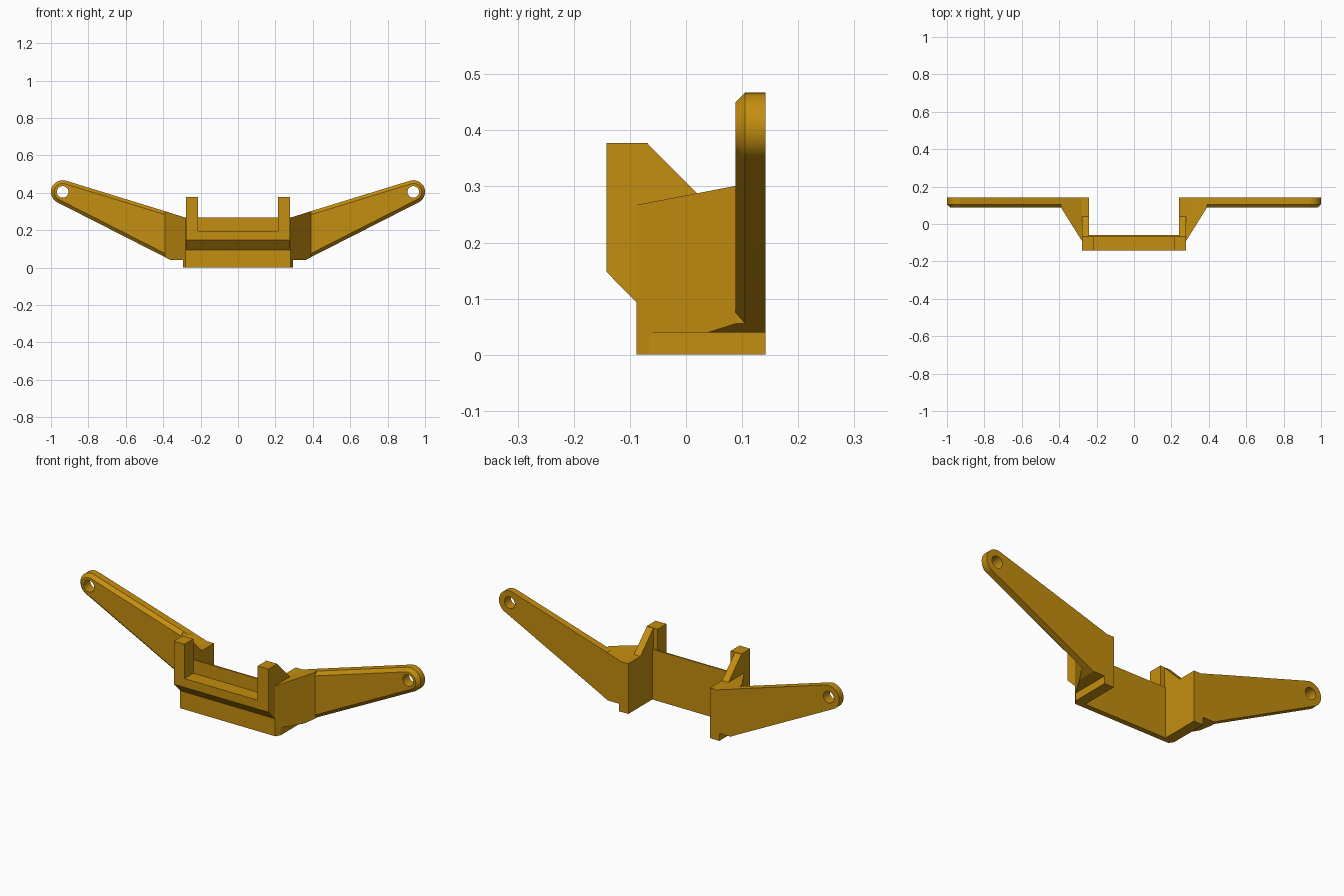
import bpy, bmesh, math
from mathutils import Vector

if "Cube" in bpy.data.objects:
    bpy.data.objects.remove(bpy.data.objects["Cube"])

gold = bpy.data.materials.new("golden ochre")
gold.diffuse_color = (0.55, 0.27, 0.005, 1)
gold.use_nodes = True
gold.node_tree.nodes["Principled BSDF"].inputs["Base Color"].default_value = gold.diffuse_color


def loft(name, rings):
    """Solid from a stack of matching closed loops, capped at both ends."""
    bm = bmesh.new()
    loops = [[bm.verts.new(p) for p in ring] for ring in rings]
    n = len(loops[0])
    for a, b in zip(loops, loops[1:]):
        for i in range(n):
            j = (i + 1) % n
            bm.faces.new((a[i], a[j], b[j], b[i]))
    bm.faces.new(loops[0])
    bm.faces.new(loops[-1])
    bmesh.ops.recalc_face_normals(bm, faces=bm.faces)
    me = bpy.data.meshes.new(name)
    bm.to_mesh(me)
    bm.free()
    me.materials.append(gold)
    ob = bpy.data.objects.new(name, me)
    bpy.context.collection.objects.link(ob)
    return ob


def prism_x(name, pts, x0, x1):
    return loft(name, [[(x, y, z) for y, z in pts] for x in (x0, x1)])


def prism_y(name, pts, y0, y1):
    return loft(name, [[(x, y, z) for x, z in pts] for y in (y0, y1)])


def boolean(ob, cutter, operation):
    """Apply a boolean and remove the cutter."""
    mod = ob.modifiers.new("cut", 'BOOLEAN')
    mod.operation, mod.object, mod.solver = operation, cutter, 'EXACT'
    dg = bpy.context.evaluated_depsgraph_get()
    me = bpy.data.meshes.new_from_object(ob.evaluated_get(dg))
    ob.modifiers.clear()
    ob.data = me
    bpy.data.objects.remove(cutter)


def mirrored(ob, name):
    """Copy a part to the other side."""
    me = ob.data.copy()
    bm = bmesh.new()
    bm.from_mesh(me)
    for v in bm.verts:
        v.co.x = -v.co.x
    bmesh.ops.reverse_faces(bm, faces=bm.faces)
    bm.to_mesh(me)
    bm.free()
    bpy.context.collection.objects.link(bpy.data.objects.new(name, me))


# Arm outline: two lines tangent to a round tip
TIP, R = Vector((0.9375, 0.4045)), 0.0625
TOP, BOTTOM = math.radians(17.1), math.radians(26.97)


def arm_outline(x0, inset=0.0, steps=28):
    r = R - inset
    a0, a1 = BOTTOM - math.pi / 2, TOP + math.pi / 2
    arc = [(TIP.x + r * math.cos(a), TIP.y + r * math.sin(a))
           for a in (a0 + (a1 - a0) * i / steps for i in range(steps + 1))]
    low = (x0, arc[0][1] - math.tan(BOTTOM) * (arc[0][0] - x0))
    high = (x0, arc[-1][1] - math.tan(TOP) * (arc[-1][0] - x0))
    return [low] + arc + [high]


# Centre beam: back plate, front bar with chamfered underside, recessed ledge
prism_x("centre_beam", [(-.142, .148), (-.088, .093), (-.088, 0), (-.06, 0),
                        (-.06, .267), (-.068, .267), (-.068, .195), (-.142, .195)], -.278, .278)

# Upright posts and their sloped gussets
post = prism_x("right_post", [(-.142, .195), (-.142, .377), (-.068, .377), (-.068, .195)], .215, .278)
mirrored(post, "left_post")
gusset = prism_x("right_gusset", [(-.07, .26), (-.07, .377), (.04, .267), (.04, .26)], .24, .278)
mirrored(gusset, "left_gusset")

# Flared side walls: plan shape trimmed by the front outline
plan = [(.24, -.088), (.28, -.088), (.39, .088), (.39, .142), (.24, .142)]
wall = loft("right_side_wall", [[(x, y, z) for x, y in plan] for z in (-.1, .6)])
trim = prism_y("wall_trim", [(.2, 0), (.295, 0), (.295, .04), (.36, .04),
                             (.45, .04 + .09 * math.tan(BOTTOM)),
                             (.45, .267 + .17 * math.tan(TOP)), (.28, .267), (.2, .267)], -.3, .3)
boolean(wall, trim, 'INTERSECT')
mirrored(wall, "left_side_wall")

# Tapered arms with chamfered front edge and a bolt hole at the tip
C = 0.0175
arm = loft("right_arm", [[(x, y, z) for x, z in arm_outline(.365, inset)]
                         for y, inset in ((.088, C), (.088 + C, 0), (.142, 0))])
hole = prism_y("hole_cutter", [(TIP.x + .031 * math.cos(i * math.tau / 32),
                                TIP.y + .031 * math.sin(i * math.tau / 32)) for i in range(32)], 0, .3)
boolean(arm, hole, 'DIFFERENCE')
mirrored(arm, "left_arm")

# Smooth the rounded tips and holes, keep edges crisp
for ob in bpy.context.scene.objects:
    ob.select_set("arm" in ob.name)
bpy.context.view_layer.objects.active = arm
bpy.ops.object.shade_smooth_by_angle(angle=math.radians(30))
